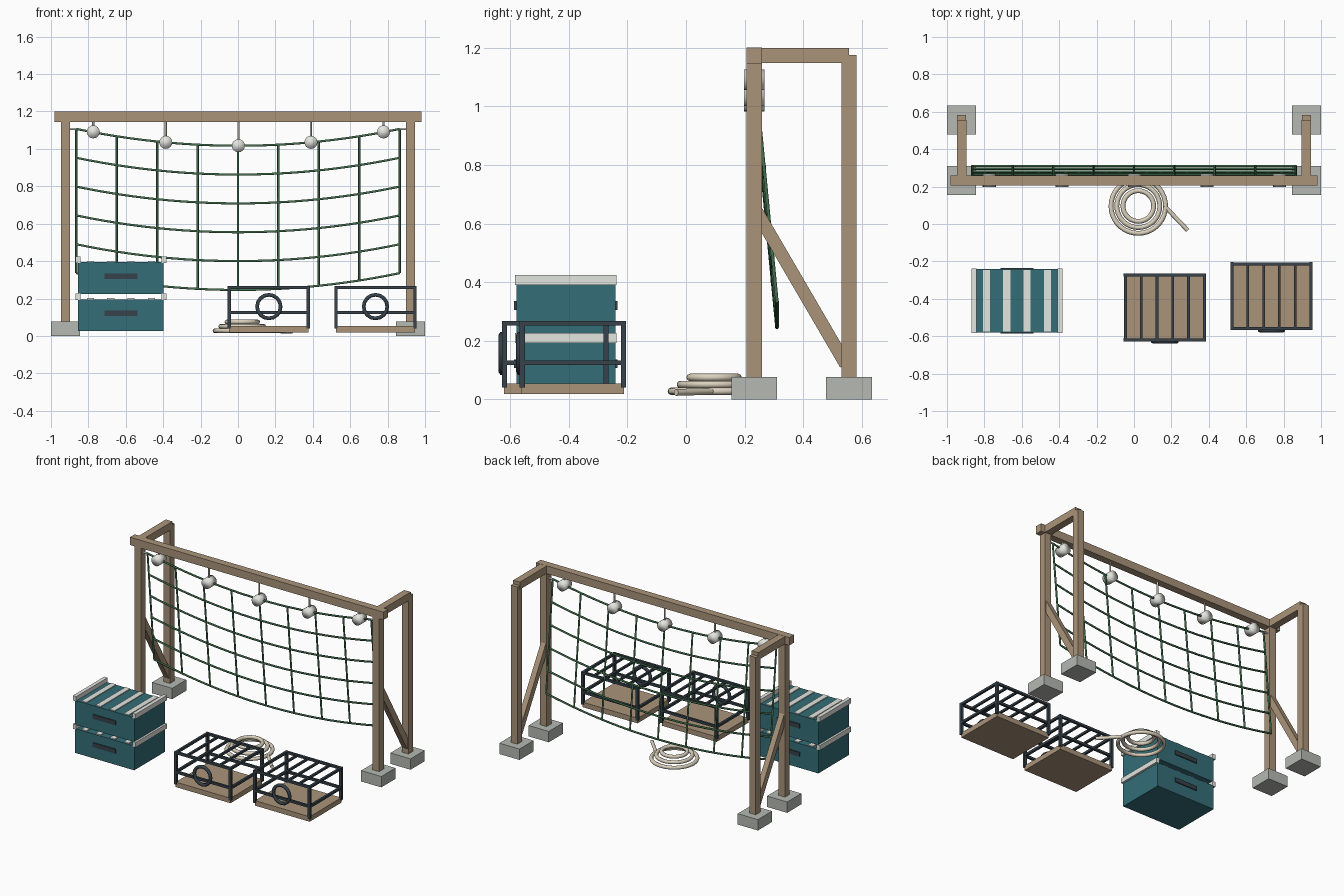
import bpy, bmesh, math
from mathutils import Vector, Matrix

cube = bpy.data.objects.get("Cube")
if cube:
    bpy.data.objects.remove(cube, do_unlink=True)


def material(name, r, g, b):
    m = bpy.data.materials.new(name)
    m.use_nodes = True
    m.diffuse_color = (r, g, b, 1)
    bsdf = next(n for n in m.node_tree.nodes if n.type == "BSDF_PRINCIPLED")
    bsdf.inputs["Base Color"].default_value = (r, g, b, 1)
    bsdf.inputs["Roughness"].default_value = 0.8
    return m


WOOD = material("weathered wood", 0.40, 0.295, 0.195)
CONCRETE = material("concrete grey", 0.46, 0.485, 0.445)
TEAL = material("teal plastic", 0.034, 0.155, 0.185)
TRIM = material("pale trim", 0.77, 0.79, 0.75)
METAL = material("dark slate metal", 0.037, 0.054, 0.068)
NET = material("net green", 0.06, 0.17, 0.08)
ROPE = material("cream rope", 0.71, 0.64, 0.51)
FLOAT = material("float white", 0.78, 0.78, 0.74)


def finish(name, bm, mat, smooth=False):
    mesh = bpy.data.meshes.new(name)
    bm.to_mesh(mesh)
    bm.free()
    mesh.materials.append(mat)
    for p in mesh.polygons:
        p.use_smooth = smooth
    obj = bpy.data.objects.new(name, mesh)
    bpy.context.collection.objects.link(obj)
    return obj


def add_box(bm, x, y, z):
    """Add a box from (low, high) ranges along each axis."""
    size = Matrix.Diagonal((x[1] - x[0], y[1] - y[0], z[1] - z[0], 1))
    mid = Matrix.Translation((sum(x) / 2, sum(y) / 2, sum(z) / 2))
    bmesh.ops.create_cube(bm, size=1, matrix=mid @ size)


def box(name, x, y, z, mat):
    bm = bmesh.new()
    add_box(bm, x, y, z)
    return finish(name, bm, mat)


def around(c, half):
    return (c - half, c + half)


def tubes(name, paths, radius, mat, closed=False, sides=1):
    """Sweep a round section along each path and keep the result as a mesh."""
    cu = bpy.data.curves.new(name, "CURVE")
    cu.dimensions = "3D"
    cu.bevel_depth = radius
    cu.bevel_resolution = sides
    cu.use_fill_caps = not closed
    for path in paths:
        sp = cu.splines.new("POLY")
        sp.points.add(len(path) - 1)
        for p, co in zip(sp.points, path):
            p.co = (*co, 1)
        sp.use_cyclic_u = closed
        sp.use_smooth = True
    temp = bpy.data.objects.new(name + " path", cu)
    bpy.context.collection.objects.link(temp)
    bpy.context.view_layer.update()
    mesh = bpy.data.meshes.new_from_object(
        temp.evaluated_get(bpy.context.evaluated_depsgraph_get()))
    bpy.data.objects.remove(temp, do_unlink=True)
    mesh.name = name
    mesh.materials.clear()
    mesh.materials.append(mat)
    obj = bpy.data.objects.new(name, mesh)
    bpy.context.collection.objects.link(obj)
    return obj


def circle(center, radius, n, upright=False):
    c = Vector(center)
    pts = []
    for i in range(n):
        a = math.tau * i / n
        u, v = radius * math.cos(a), radius * math.sin(a)
        pts.append(c + (Vector((u, 0, v)) if upright else Vector((u, v, 0))))
    return pts


# Timber frame
FRONT_Y, BACK_Y, POST = 0.233, 0.556, 0.026
box("top_beam", (-0.98, 0.98), around(FRONT_Y, POST), (1.145, 1.2), WOOD)
for side, s in (("left", 1), ("right", -1)):
    cx = 0.922 * s
    box(side + "_front_post", around(cx, 0.025), around(FRONT_Y, POST), (0.07, 1.146), WOOD)
    box(side + "_back_post", around(cx, 0.025), around(BACK_Y, POST), (0.07, 1.175), WOOD)
    box(side + "_side_beam", around(cx, 0.0255), (FRONT_Y, BACK_Y), (1.147, 1.199), WOOD)
    for end, y in (("front", FRONT_Y), ("back", BACK_Y)):
        box(f"{side}_{end}_footing", around(cx, 0.078), around(y, 0.078), (0, 0.076), CONCRETE)
    # Diagonal brace between the posts
    a, b = Vector((cx, 0.24, 0.643)), Vector((cx, 0.545, 0.12))
    brace = box(side + "_brace", around(0, 0.019), around(0, 0.022),
                around(0, (b - a).length / 2), WOOD)
    brace.location = (a + b) / 2
    brace.rotation_euler.x = math.atan2(b.y - a.y, a.z - b.z)

# Hanging net
HALF, ROWS, COLS = 0.865, 6, 9


def net_point(u, row):
    sag = 0.09 * (1 - u * u)
    return (HALF * u, 0.236 + 0.0148 * row, 1.107 - sag - 0.1542 * row)


steps = [i / 12 - 1 for i in range(25)]
tubes("net_rows", [[net_point(u, r) for u in steps] for r in range(ROWS)], 0.0065, NET)
tubes("net_columns", [[net_point(2 * c / (COLS - 1) - 1, r) for r in range(ROWS)]
                      for c in range(COLS)], 0.0065, NET)
tubes("net_ties", [[(s * HALF, 0.236, 1.107), (s * 0.9, 0.236, 1.107)] for s in (-1, 1)],
      0.006, TRIM)

# Drum floats on short hangers, axis pointing to the front
float_bm = bmesh.new()
hangers = []
for i in range(-2, 3):
    x = 0.002 + 0.388 * i
    z = 1.017 + 0.0185 * i * i
    turn = Matrix.Translation((x, 0.232, z)) @ Matrix.Rotation(math.pi / 2, 4, "X")
    bmesh.ops.create_cone(float_bm, cap_ends=True, segments=16, radius1=0.035,
                          radius2=0.035, depth=0.07, matrix=turn)
    hangers.append([(x, 0.232, z), (x, 0.232, 1.15)])
finish("floats", float_bm, FLOAT, True)
tubes("float_hangers", hangers, 0.006, ROPE)

# Stacked plastic bins
BX, BY = -0.626, -0.41
for level, z in (("lower", 0.026), ("upper", 0.224)):
    top = z + 0.17
    box(level + "_bin", around(BX, 0.229), around(BY, 0.169), (z, top), TEAL)
    rails, slats, grips = bmesh.new(), bmesh.new(), bmesh.new()
    for s in (-1, 1):
        add_box(rails, around(BX + s * 0.23, 0.013), around(BY, 0.173), (top - 0.004, top + 0.03))
        add_box(grips, around(BX, 0.088), around(BY + s * 0.171, 0.005), around(z + 0.096, 0.015))
    for k in (-1.5, -0.5, 0.5, 1.5):
        add_box(slats, around(BX + k * 0.109, 0.019), around(BY, 0.164), (top - 0.004, top + 0.006))
    finish(level + "_bin_rails", rails, TRIM)
    finish(level + "_bin_slats", slats, TRIM)
    finish(level + "_bin_handles", grips, METAL)


# Wire traps with a wooden base and a ring entrance
def trap(name, cx, cy):
    box(name + "_base", around(cx, 0.212), around(cy, 0.175), (0.019, 0.054), WOOD)
    hx, hy = 0.211, 0.173
    bars = bmesh.new()
    for sx in (-1, 1):
        for sy in (-1, 1):
            add_box(bars, around(cx + sx * hx, 0.009), around(cy + sy * hy, 0.009), (0.04, 0.268))
    for z in (0.125, 0.26):
        for s in (-1, 1):
            add_box(bars, around(cx, hx), around(cy + s * hy, 0.008), around(z, 0.008))
            add_box(bars, around(cx + s * hx, 0.008), around(cy, hy), around(z, 0.008))
    for k in range(1, 5):
        add_box(bars, around(cx - hx + 2 * hx * k / 5, 0.007), around(cy, hy), around(0.26, 0.007))
    finish(name + "_frame", bars, METAL)
    tubes(name + "_ring", [circle((cx, cy - 0.182, 0.157), 0.063, 16, True)], 0.0115,
          METAL, True)


trap("middle_trap", 0.165, -0.446)
trap("left_trap", 0.735, -0.386)

# Coiled rope with a loose tail
for name, radius, z in (("bottom", 0.146, 0.028), ("middle", 0.115, 0.051), ("top", 0.082, 0.075)):
    tubes(name + "_rope_coil", [circle((0.023, 0.096, z), radius, 36)], 0.0128, ROPE, True, 2)
tubes("rope_tail", [[(0.163, 0.096, 0.028), (0.223, 0.033, 0.026), (0.287, -0.034, 0.024)]],
      0.0115, ROPE, False, 2)
